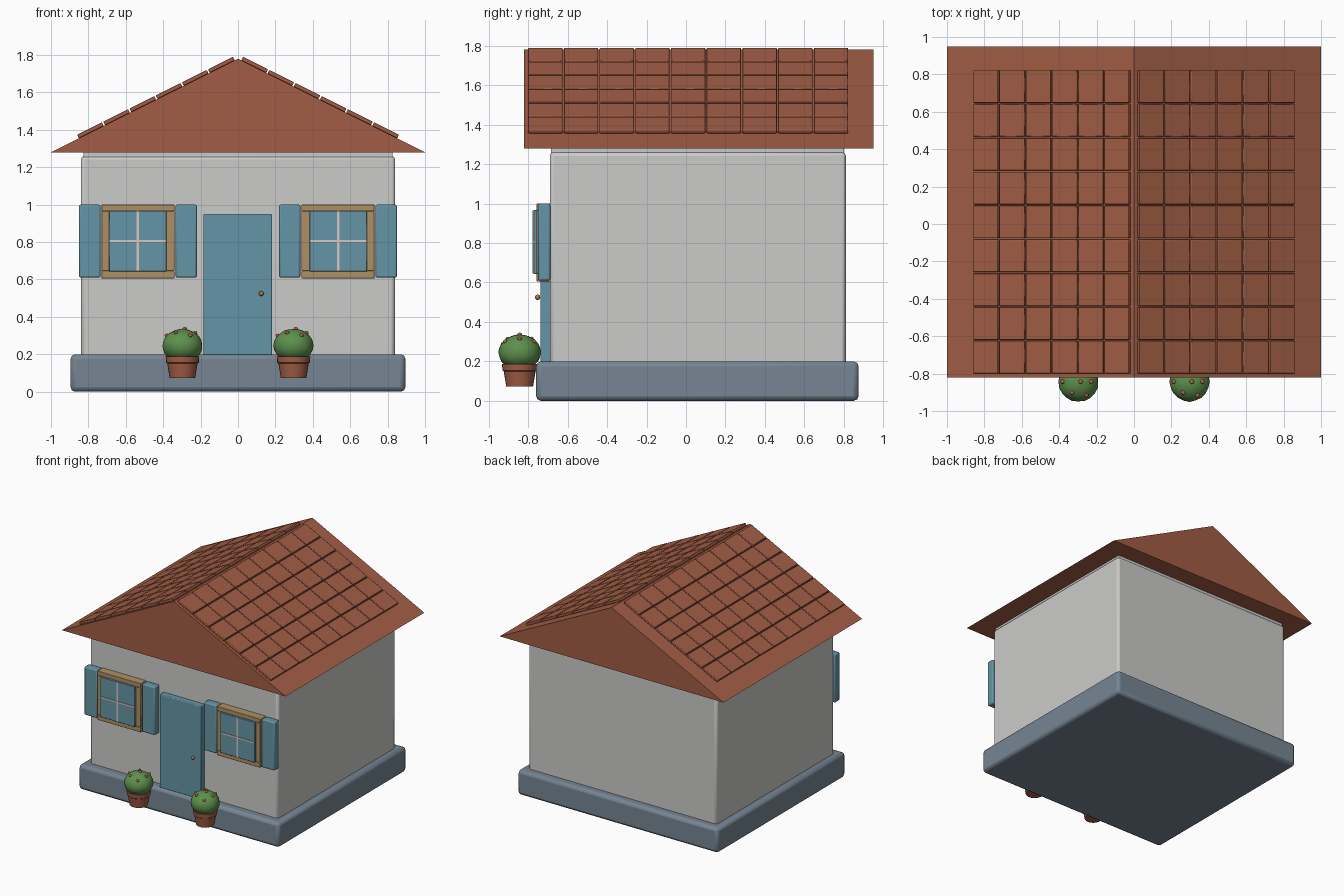
import bpy, bmesh, math
from mathutils import Matrix, Vector

if "Cube" in bpy.data.objects:
    bpy.data.objects.remove(bpy.data.objects["Cube"], do_unlink=True)


def material(name, *rgb):
    m = bpy.data.materials.new(name)
    m.use_nodes = True
    m.diffuse_color = (*rgb, 1)
    bsdf = next(n for n in m.node_tree.nodes if n.type == "BSDF_PRINCIPLED")
    bsdf.inputs["Base Color"].default_value = (*rgb, 1)
    return m


WALL = material("pale plaster", 0.60, 0.60, 0.59)
STONE = material("slate blue stone", 0.18, 0.235, 0.29)
ROOF = material("terracotta", 0.36, 0.11, 0.06)
BLUE = material("teal paint", 0.13, 0.30, 0.38)
WOOD = material("tan wood", 0.42, 0.28, 0.13)
TRIM = material("pale trim", 0.68, 0.58, 0.53)
BRASS = material("brass", 0.36, 0.20, 0.07)
LEAF = material("leaf green", 0.11, 0.28, 0.075)
FLOWER = material("coral flower", 0.50, 0.12, 0.06)


def finish(name, bm, mat, bevel=0, smooth=True):
    bmesh.ops.recalc_face_normals(bm, faces=bm.faces)
    mesh = bpy.data.meshes.new(name)
    bm.to_mesh(mesh)
    bm.free()
    mesh.materials.append(mat)
    ob = bpy.data.objects.new(name, mesh)
    bpy.context.collection.objects.link(ob)
    if bevel:
        mod = ob.modifiers.new("soft edges", "BEVEL")
        mod.width, mod.segments = bevel, 2
    if smooth:
        bpy.ops.object.select_all(action="DESELECT")
        ob.select_set(True)
        bpy.context.view_layer.objects.active = ob
        bpy.ops.object.shade_smooth_by_angle(angle=math.radians(40))
    return ob


def add_box(bm, x, y, z):
    """Add a box given its (low, high) limits on each axis."""
    mid = Vector([(a + b) / 2 for a, b in (x, y, z)])
    size = [abs(b - a) for a, b in (x, y, z)]
    bmesh.ops.create_cube(bm, size=1, matrix=Matrix.Translation(mid) @ Matrix.Diagonal((*size, 1)))


def box(name, mat, x, y, z, bevel=0):
    bm = bmesh.new()
    add_box(bm, x, y, z)
    return finish(name, bm, mat, bevel)


def ball(name, mat, centre, radius, squash=1, detail=3):
    bm = bmesh.new()
    bmesh.ops.create_icosphere(bm, subdivisions=detail, radius=radius,
                               matrix=Matrix.Translation(centre) @ Matrix.Diagonal((1, 1, squash, 1)))
    return finish(name, bm, mat)


# Plinth, walls and the thin plate under the eaves
box("foundation", STONE, (-0.895, 0.895), (-0.76, 0.875), (0, 0.2), 0.025)
box("walls", WALL, (-0.84, 0.84), (-0.69, 0.81), (0.18, 1.26), 0.018)
box("eaves_plate", WALL, (-0.825, 0.825), (-0.685, 0.80), (1.24, 1.285))

# Solid gable roof
EAVE, RIDGE, HALF = 1.28, 1.78, 1.0
bm = bmesh.new()
gable = bm.faces.new([bm.verts.new(p) for p in
                      ((-HALF, -0.82, EAVE), (HALF, -0.82, EAVE), (0, -0.82, RIDGE))])
ext = bmesh.ops.extrude_face_region(bm, geom=[gable], use_keep_orig=True)
bmesh.ops.translate(bm, vec=(0, 1.77, 0), verts=[v for v in ext["geom"] if isinstance(v, bmesh.types.BMVert)])
finish("roof", bm, ROOF, smooth=False)

# Grids of tiles lying on each slope
pitch = math.atan2(RIDGE - EAVE, HALF)
for side, label in ((1, "left"), (-1, "right")):
    bm = bmesh.new()
    for row in range(6):
        for col in range(9):
            x = 0.085 + row * 0.14
            spot = Vector((side * (x + 0.004), -0.713 + col * 0.181, RIDGE - 0.5 * x + 0.010))
            bmesh.ops.create_cube(bm, size=1, matrix=Matrix.Translation(spot)
                                  @ Matrix.Rotation(side * pitch, 4, "Y")
                                  @ Matrix.Diagonal((0.149, 0.174, 0.021, 1)))
    finish(label + "_roof_tiles", bm, ROOF, 0.004)

# Door and knob
box("door", BLUE, (-0.185, 0.183), (-0.738, -0.68), (0.195, 0.95), 0.006)
ball("door_knob", BRASS, (0.125, -0.752, 0.525), 0.014, detail=2)

for side, label in ((1, "left"), (-1, "right")):
    def span(a, b):
        return tuple(sorted((side * a, side * b)))

    # Shutters
    for name, a, b in (("inner", 0.22, 0.333), ("outer", 0.735, 0.85)):
        box(f"{label}_{name}_shutter", BLUE, span(a, b), (-0.75, -0.688), (0.61, 1.0), 0.009)

    # Window frame from four bars
    bm = bmesh.new()
    depth = (-0.757, -0.68)
    for z in ((0.605, 0.645), (0.965, 1.0)):
        add_box(bm, span(0.34, 0.73), depth, z)
    for a, b in ((0.34, 0.385), (0.688, 0.73)):
        add_box(bm, span(a, b), depth, (0.645, 0.965))
    finish(label + "_window_frame", bm, WOOD, 0.004)

    # Glass and crossing glazing bars
    box(label + "_window_glass", BLUE, span(0.383, 0.69), (-0.772, -0.685), (0.643, 0.967), 0.003)
    bm = bmesh.new()
    add_box(bm, span(0.53, 0.542), (-0.777, -0.76), (0.645, 0.965))
    add_box(bm, span(0.386, 0.688), (-0.777, -0.76), (0.80, 0.811))
    finish(label + "_glazing_bars", bm, TRIM)

    # Tapered flower pot, turned from a profile
    px, py = side * 0.297, -0.843
    bm = bmesh.new()
    profile = ((0, 0.072), (0.068, 0.072), (0.081, 0.15), (0.087, 0.155), (0.09, 0.187), (0, 0.187))
    pts = [bm.verts.new((px + r, py, z)) for r, z in profile]
    edges = [bm.edges.new(pair) for pair in zip(pts, pts[1:])]
    bmesh.ops.spin(bm, geom=pts + edges, cent=(px, py, 0), axis=(0, 0, 1), angle=math.tau, steps=24)
    bmesh.ops.remove_doubles(bm, verts=bm.verts, dist=0.0005)
    finish(label + "_flower_pot", bm, ROOF)

    # Slightly lumpy bush with scattered blossoms
    bush = ball(label + "_bush", LEAF, (px, py, 0.246), 0.107, 0.84)
    for v in bush.data.vertices:
        lump = 1 + 0.02 * math.sin(70 * v.co.x) * math.cos(60 * v.co.y + 50 * v.co.z)
        v.co = Vector((px, py, 0.246)) + (v.co - Vector((px, py, 0.246))) * lump
    for i in range(7):
        turn = i * math.tau / 6
        out = 0.068 + 0.016 * (i % 2) if i < 6 else 0.012
        rise = 0.89 * math.sqrt(0.107 ** 2 - out ** 2) - 0.004
        ball(f"{label}_blossom_{i + 1}", FLOWER,
             (px + out * math.cos(turn), py + out * math.sin(turn), 0.246 + rise), 0.012, 0.8, 2)
